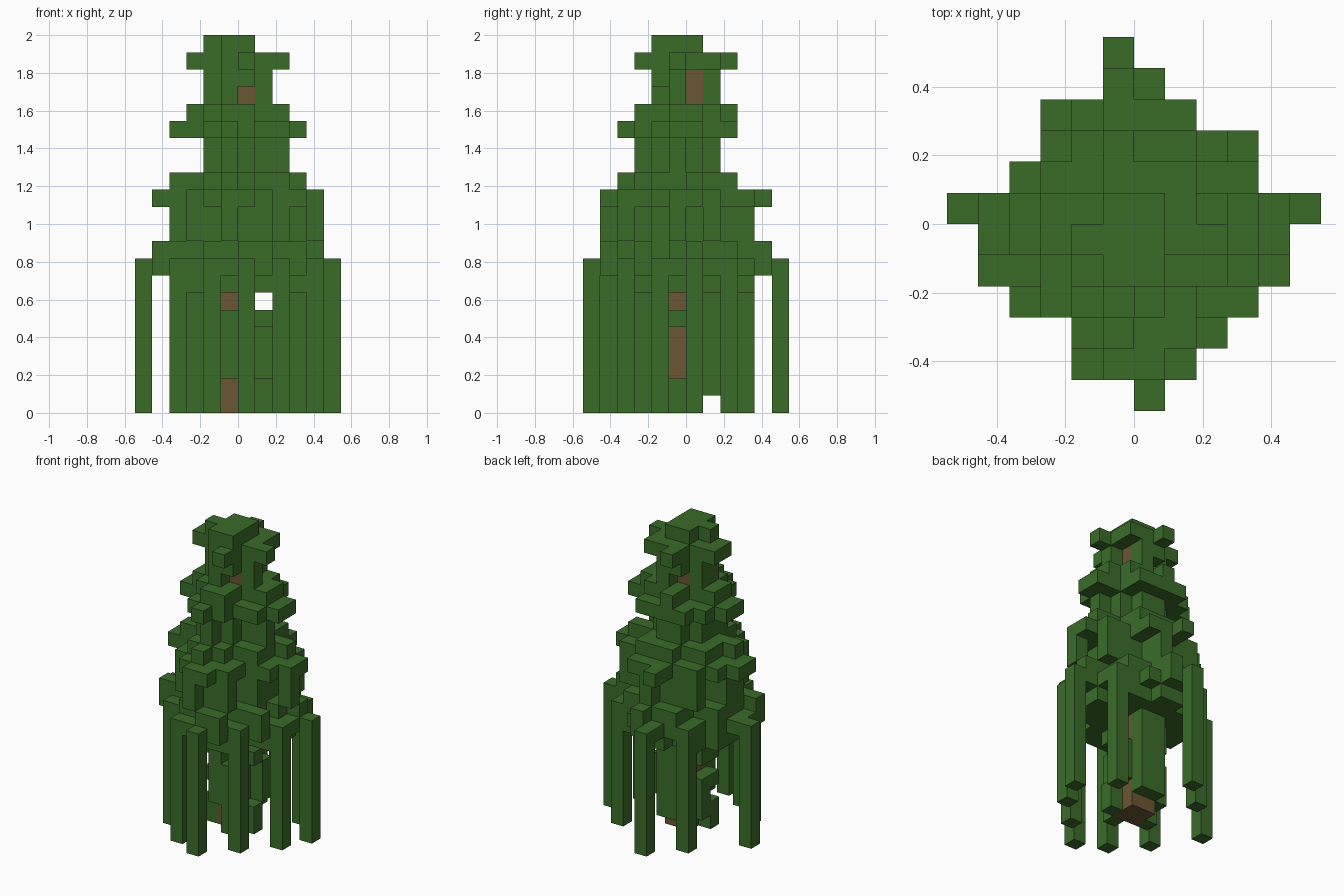
import bpy
import bmesh
from mathutils import Vector

# Remove only the default cube
default_cube = bpy.data.objects.get("Cube")
if default_cube:
    bpy.data.objects.remove(default_cube, do_unlink=True)

CELL = 1 / 11
parts = {}      # part name -> set of cells
occupied = {}   # cell -> part name


def make_material(name, colour):
    material = bpy.data.materials.new(name)
    material.use_nodes = True
    material.diffuse_color = colour
    material.node_tree.nodes["Principled BSDF"].inputs["Base Color"].default_value = colour
    return material


leaf_green = make_material("leaf green", (0.042, 0.15, 0.022, 1))
bark_brown = make_material("bark brown", (0.145, 0.093, 0.033, 1))


def ring_of(x, y):
    """Diamond ring number of a cell around the trunk axis."""
    return int(abs(x + 0.5) + abs(y + 0.5))


def add_cell(part, cell):
    if cell not in occupied:
        occupied[cell] = part
        parts.setdefault(part, set()).add(cell)


def column(part, x, y, bottom, top):
    for z in range(bottom, top + 1):
        add_cell(part, (x, y, z))


def columns(part, places, bottom, top):
    for x, y in places:
        column(part, x, y, bottom, top)


def diamond(part, radius, bottom, top, keep=lambda x, y: True):
    span = range(-radius, radius)
    columns(part, [(x, y) for x in span for y in span
                   if ring_of(x, y) <= radius and keep(x, y)], bottom, top)


def build_part(part, material):
    """Mesh the open sides of a part's blocks."""
    bm = bmesh.new()
    for cell in sorted(parts[part]):
        middle = Vector(cell) + Vector((0.5, 0.5, 0.5))
        for axis in range(3):
            for sign in (-1, 1):
                normal = Vector((0, 0, 0))
                normal[axis] = sign
                neighbour = tuple(int(a + b) for a, b in zip(cell, normal))
                if neighbour in occupied:
                    continue
                u = Vector((0, 0, 0))
                u[(axis + 1) % 3] = 0.5
                v = normal.cross(u)
                centre = middle + normal * 0.5
                corners = (centre - u - v, centre + u - v, centre + u + v, centre - u + v)
                bm.faces.new([bm.verts.new(c * CELL) for c in corners])
    bmesh.ops.remove_doubles(bm, verts=bm.verts, dist=CELL / 100)
    mesh = bpy.data.meshes.new(part)
    bm.to_mesh(mesh)
    bm.free()
    mesh.materials.append(material)
    bpy.context.collection.objects.link(bpy.data.objects.new(part, mesh))


# Trunk, two blocks square
diamond("trunk", 1, 0, 19)

# Loose foliage clinging to the lower trunk
part = "trunk_foliage"
columns(part, [(-1, -2)], 2, 5)
columns(part, [(0, -2)], 0, 4)
columns(part, [(1, -1)], 0, 1)
columns(part, [(1, -1)], 5, 5)
columns(part, [(1, 0)], 2, 4)
columns(part, [(0, 1), (-1, 1)], 1, 7)
columns(part, [(-2, 0)], 1, 3)
columns(part, [(-2, 0), (-2, -1)], 5, 6)
columns(part, [(-2, -1)], 0, 1)
columns(part, [(-2, -1)], 3, 3)

# Long hanging branches around the rim
columns("hanging_branches",
        [(0, -6), (2, -4), (4, -2), (5, 0), (3, 2),
         (-1, 5), (-3, 3), (-6, 0), (-4, -3), (-2, -5)], 0, 8)

# Bottom tier
part = "bottom_tier"
diamond(part, 4, 7, 9)
diamond(part, 5, 8, 8)
diamond(part, 5, 9, 9, lambda x, y: x in (-4, -2, 0, 2))
columns(part, [(-4, 1), (-3, 2), (2, 2), (3, -2), (1, -4), (-3, -3)], 7, 8)
columns(part, [(-5, -2), (3, -3), (1, -5), (4, 0)], 8, 9)

# Wide middle tier with drooping tips
part = "lower_middle_tier"
diamond(part, 3, 10, 13)
diamond(part, 4, 12, 12)
diamond(part, 4, 10, 11, lambda x, y: x % 2 == 0)
columns(part, [(-4, -1), (3, 0), (-1, -4), (2, -2), (-2, -3), (1, 2), (-3, 1)], 12, 13)
columns(part, [(-5, -1), (-5, 0), (4, 0), (0, -5), (-2, -4),
               (-1, 4), (1, 3), (3, -2), (-4, 1)], 12, 12)
columns(part, [(4, -1), (1, -4), (3, 1), (-3, 2), (-3, -3), (-1, -5)], 10, 12)

# Narrow middle tier
part = "upper_middle_tier"
diamond(part, 2, 14, 17)
diamond(part, 3, 16, 16)
diamond(part, 3, 17, 17, lambda x, y: (x + (y > 0)) % 2 == 0 or x == -3)
columns(part, [(2, -1), (-1, -3), (-2, -2)], 14, 15)
columns(part, [(-4, -1), (-4, 0), (3, 0), (3, -1), (-1, -4),
               (2, -2), (-2, 2), (1, 2), (-3, 1), (-2, -3)], 16, 16)
columns(part, [(2, -1), (-1, -3), (-1, 2)], 17, 17)

# Crown with gaps that show the trunk
part = "crown"
columns(part, [(1, -1), (-1, -2), (-2, -1), (-2, 0), (0, 1)], 18, 19)
columns(part, [(0, -2), (-1, 1)], 19, 19)
diamond(part, 2, 20, 20)
columns(part, [(-3, -1), (-3, 0), (0, -3), (2, -1), (1, 1), (-1, 2)], 20, 20)
diamond(part, 2, 21, 21, lambda x, y: max(x, y) < 1 and (x, y) != (-2, 0))

for name in parts:
    build_part(name, bark_brown if name == "trunk" else leaf_green)
